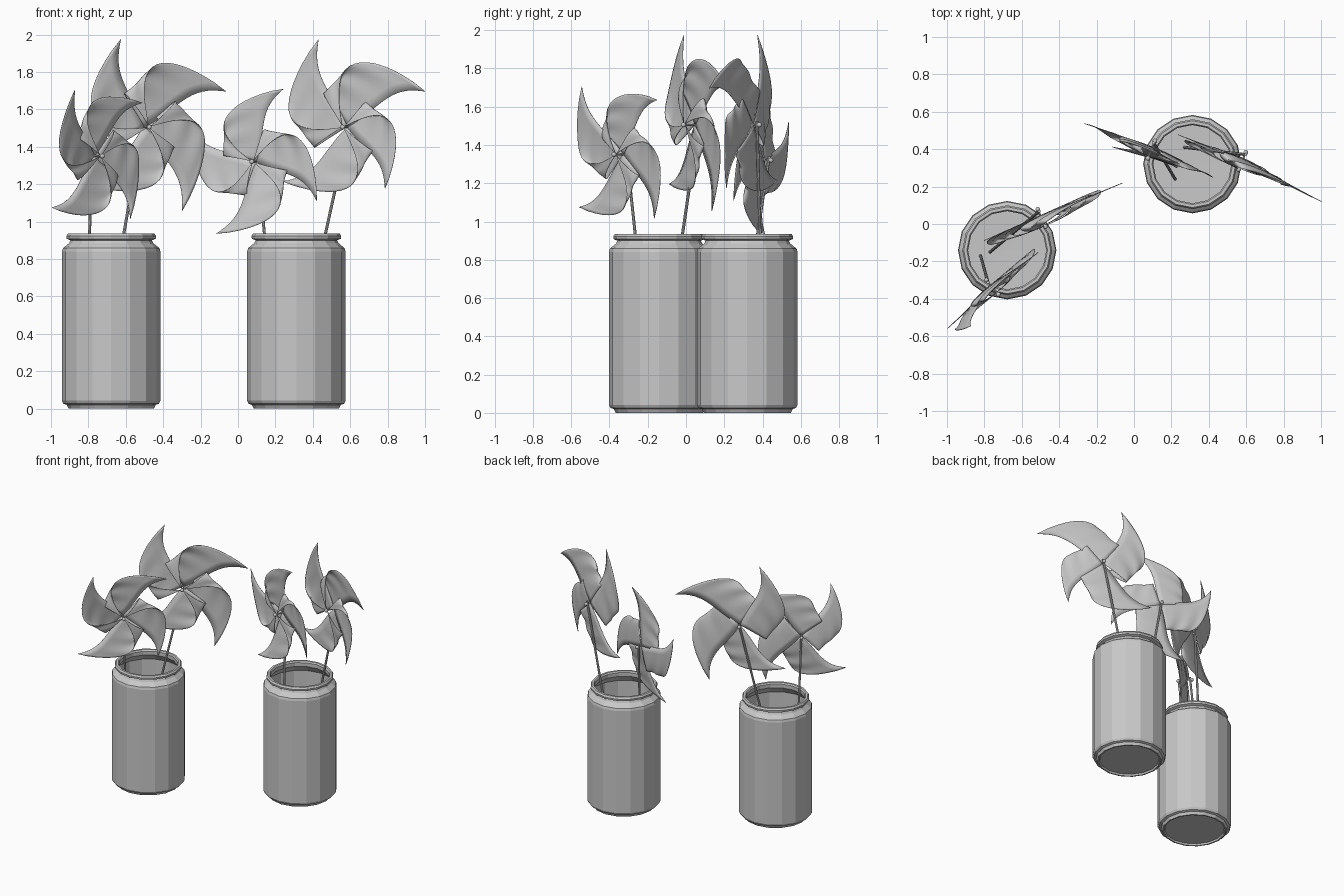
import bpy, bmesh, math
from mathutils import Matrix, Vector

cube = bpy.data.objects.get("Cube")
if cube:
    bpy.data.objects.remove(cube)

GREY = (0.58, 0.58, 0.58, 1)
grey = bpy.data.materials.new("plain grey")
grey.use_nodes = True
grey.diffuse_color = GREY
grey.node_tree.nodes["Principled BSDF"].inputs["Base Color"].default_value = GREY


def finish(name, bm, smooth=None):
    bmesh.ops.remove_doubles(bm, verts=bm.verts, dist=0.0005)
    bmesh.ops.recalc_face_normals(bm, faces=bm.faces)
    mesh = bpy.data.meshes.new(name)
    bm.to_mesh(mesh)
    bm.free()
    mesh.materials.append(grey)
    obj = bpy.data.objects.new(name, mesh)
    bpy.context.collection.objects.link(obj)
    if smooth:
        bpy.ops.object.select_all(action="DESELECT")
        obj.select_set(True)
        bpy.context.view_layer.objects.active = obj
        bpy.ops.object.shade_smooth_by_angle(angle=math.radians(smooth))
    return obj


def lathe(name, profile, centre, sides=16):
    bm = bmesh.new()
    verts = [bm.verts.new((r, 0, z)) for r, z in profile]
    edges = [bm.edges.new(pair) for pair in zip(verts, verts[1:])]
    bmesh.ops.spin(bm, geom=verts + edges, cent=(0, 0, 0), axis=(0, 0, 1),
                   angle=math.tau, steps=sides)
    obj = finish(name, bm)
    obj.location = (*centre, 0)
    return obj


def add_rod(bm, start, end, radius, sides=8):
    start, end = Vector(start), Vector(end)
    axis = end - start
    turn = axis.to_track_quat("Z", "Y").to_matrix().to_4x4()
    bmesh.ops.create_cone(bm, cap_ends=True, segments=sides, radius1=radius,
                          radius2=radius, depth=axis.length,
                          matrix=Matrix.Translation((start + end) / 2) @ turn)


def add_blade(bm, tip, rows=18, cols=16):
    """A triangular sheet rolled over so that its far corner meets the hub."""
    right, up, forward = tip
    along = Vector((right, -forward, up))
    across = Vector((-up, 0, right))
    front = Vector((0, -across.length, 0))
    grid = []
    for i in range(rows + 1):
        t = i / rows
        roll = max(math.sin(math.pi * t), 0)
        line = []
        for j in range(cols + 1):
            v = j / cols
            a = (1 - t) * v
            bow = 0.11 * math.sin(math.pi * a ** 1.6) * (1 - t)
            reach = 0.42 * roll ** 0.85 + 0.1 * v * roll + bow
            lift = 0.06 * (1 - math.cos(math.pi * t))
            lift += 0.01 * math.sin(20 * a + 9 * t) * roll
            a -= 0.1 * roll * (1 + v)
            line.append(bm.verts.new(along * a + across * reach + front * lift))
        grid.append(line)
    for i in range(rows):
        for j in range(cols):
            quad = (grid[i][j], grid[i + 1][j], grid[i + 1][j + 1], grid[i][j + 1])
            bm.faces.new(quad)


def pinwheel(name, hub, yaw, foot, tips):
    turn = Matrix.Rotation(math.radians(yaw), 4, "Z")
    back = turn @ Vector((0, 1, 0))
    hub = Vector(hub)
    centre = hub + back * 0.05

    # four rolled paper blades, each given by its tip: right, up, forward
    bm = bmesh.new()
    for tip in tips:
        add_blade(bm, tip)
    blades = finish(name + "_blades", bm, 50)
    blades.matrix_world = Matrix.Translation(centre) @ turn
    paper = blades.modifiers.new("paper_thickness", "SOLIDIFY")
    paper.thickness = 0.003
    paper.offset = 0

    # pin through the hub, with a bead at each end
    bm = bmesh.new()
    tail = hub + back * 0.085
    add_rod(bm, hub - back * 0.012, tail, 0.005)
    for spot in (hub - back * 0.015, tail):
        bmesh.ops.create_icosphere(bm, subdivisions=2, radius=0.013,
                                   matrix=Matrix.Translation(spot))
    finish(name + "_pin", bm, 40)

    # stem standing in the can
    bm = bmesh.new()
    top = hub + back * 0.072
    add_rod(bm, foot, top + (top - Vector(foot)).normalized() * 0.02, 0.008)
    finish(name + "_stem", bm, 40)


# open cans: outside from the base up, over the rim, then down the inside
CAN = [(0, 0.012), (0.212, 0.012), (0.218, 0), (0.228, 0), (0.238, 0.02),
       (0.255, 0.026), (0.263, 0.042), (0.263, 0.84), (0.258, 0.858),
       (0.225, 0.885), (0.218, 0.9), (0.238, 0.908), (0.24, 0.922),
       (0.232, 0.935), (0.216, 0.935), (0.209, 0.925), (0.21, 0.895),
       (0.25, 0.845), (0.25, 0.04), (0, 0.035)]
lathe("right_can", CAN, (-0.678, -0.14))
lathe("left_can", CAN, (0.312, 0.32))

pinwheel("right_low_pinwheel", (-0.735, -0.365, 1.35), 40, (-0.82, -0.17, 0.04),
         [(-0.22, 0.355, 0.1), (0.31, 0.285, 0.03),
          (0.25, -0.335, 0), (-0.325, -0.275, 0.03)])
pinwheel("right_tall_pinwheel", (-0.48, 0, 1.505), 24, (-0.77, -0.15, 0.04),
         [(-0.138, 0.47, 0), (0.47, 0.19, 0.02),
          (0.22, -0.45, 0), (-0.33, -0.31, 0)])
pinwheel("left_low_pinwheel", (0.08, 0.365, 1.32), -22, (0.22, 0.24, 0.04),
         [(-0.385, 0.2, 0.02), (0.17, 0.39, 0.03),
          (0.36, -0.21, 0.03), (-0.2, -0.385, 0.08)])
pinwheel("left_tall_pinwheel", (0.565, 0.305, 1.505), -23, (0.27, 0.41, 0.04),
         [(-0.15, 0.47, 0.04), (0.475, 0.19, 0.05),
          (0.24, -0.33, 0.05), (-0.37, -0.29, 0.02)])
